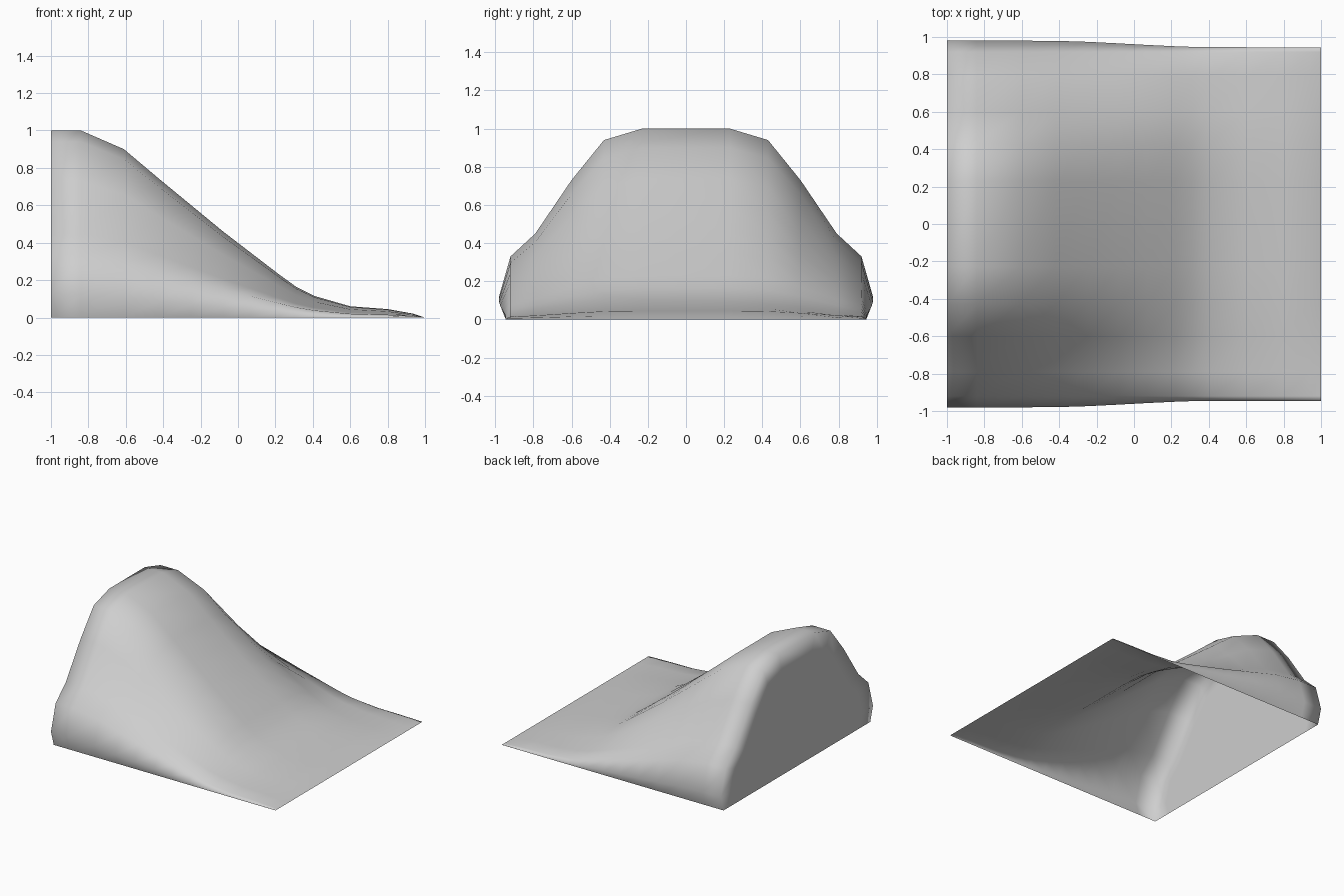
import bpy, bmesh

cube = bpy.data.objects.get("Cube")
if cube:
    bpy.data.objects.remove(cube, do_unlink=True)

# Height of the ridge along x
RIDGE = [(-1, 1), (-0.84, 1), (-0.61, 0.9), (-0.42, 0.74), (-0.25, 0.6),
         (-0.08, 0.46), (0.07, 0.345), (0.22, 0.23), (0.31, 0.165), (0.41, 0.115),
         (0.6, 0.06), (0.8, 0.045), (0.94, 0.02), (1, 0)]

# Half cross-section from the ground to the crest: y, height fraction
HALF = [(0.945, 0), (0.945, 0.12), (0.92, 0.33), (0.79, 0.45),
        (0.6, 0.73), (0.43, 0.94), (0.23, 1)]


def bulge(x):
    """Outward swelling of the side skirts, fading towards the low end."""
    t = max(0, min(1, (0.45 - x) / 0.95))
    return 0.035 * t * t * (3 - 2 * t)


def section(bm, x, height, inset=1.0):
    """One row of points from the front skirt over the crest to the back skirt."""
    half = [(y + (bulge(x) if i == 1 else 0), f) for i, (y, f) in enumerate(HALF)]
    points = [(-y, f) for y, f in half] + [(y, f) for y, f in reversed(half)]
    return [bm.verts.new((x, y * inset, f * height * inset)) for y, f in points]


# Loft: inset end wall, then the hill and its run-out
bm = bmesh.new()
rows = [section(bm, -1, 1, 0.84)]
rows += [section(bm, x, h) for x, h in RIDGE]
for a, b in zip(rows, rows[1:]):
    for j in range(len(a) - 1):
        bm.faces.new((a[j], b[j], b[j + 1], a[j + 1]))
bm.faces.new(rows[0])
for face in bm.faces:
    face.smooth = True

mesh = bpy.data.meshes.new("ramp_hill")
bm.to_mesh(mesh)
bm.free()
ramp = bpy.data.objects.new("ramp_hill", mesh)
bpy.context.collection.objects.link(ramp)

# Plain grey surface
grey = bpy.data.materials.new("light_grey")
grey.use_nodes = True
colour = (0.62, 0.62, 0.62, 1)
grey.diffuse_color = colour
grey.node_tree.nodes["Principled BSDF"].inputs["Base Color"].default_value = colour
mesh.materials.append(grey)
